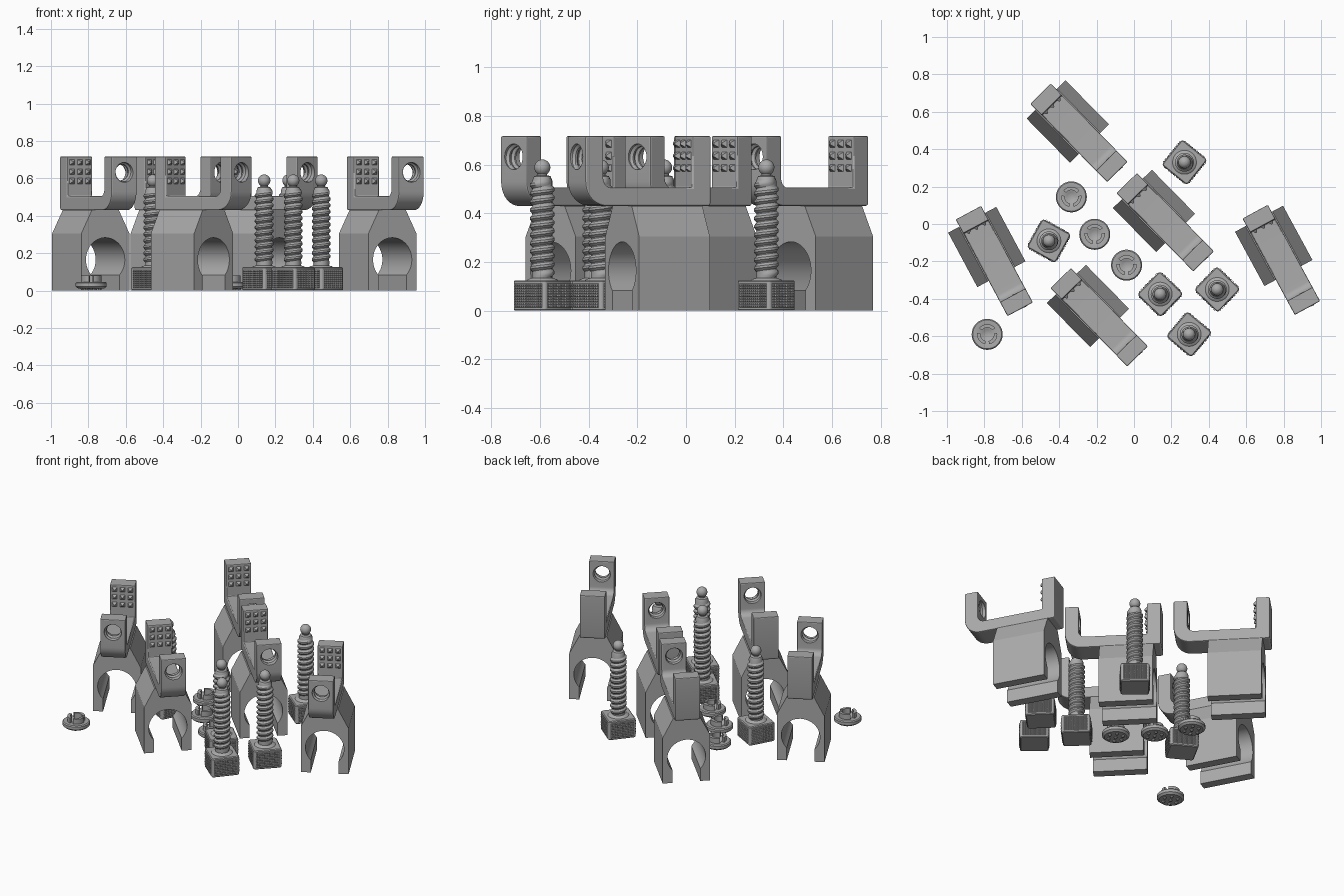
import bpy, bmesh, math
from mathutils import Matrix, Vector

if "Cube" in bpy.data.objects:
    bpy.data.objects.remove(bpy.data.objects["Cube"])

grey = bpy.data.materials.new("plain_grey")
grey.diffuse_color = (0.40, 0.40, 0.40, 1)
grey.use_nodes = True
grey.node_tree.nodes["Principled BSDF"].inputs["Base Color"].default_value = grey.diffuse_color
TAU = 2 * math.pi


def make(name, bm, angle=35):
    bmesh.ops.remove_doubles(bm, verts=bm.verts, dist=1e-5)
    bmesh.ops.recalc_face_normals(bm, faces=bm.faces)
    me = bpy.data.meshes.new(name)
    bm.to_mesh(me)
    bm.free()
    me.materials.append(grey)
    ob = bpy.data.objects.new(name, me)
    bpy.context.collection.objects.link(ob)
    smooth(ob, angle)
    return ob


def smooth(ob, angle=35):
    bpy.ops.object.select_all(action='DESELECT')
    ob.select_set(True)
    bpy.context.view_layer.objects.active = ob
    bpy.ops.object.shade_smooth_by_angle(angle=math.radians(angle))


def prism(bm, pts, depth):
    """Extrude a closed outline of 3D points along a vector."""
    f = bm.faces.new([bm.verts.new(p) for p in pts])
    r = bmesh.ops.extrude_face_region(bm, geom=[f])
    bmesh.ops.translate(bm, vec=depth,
                        verts=[g for g in r['geom'] if isinstance(g, bmesh.types.BMVert)])


def lathe(bm, profile, n=32):
    vs = [bm.verts.new((r, 0, z)) for r, z in profile]
    es = [bm.edges.new(p) for p in zip(vs, vs[1:])]
    bmesh.ops.spin(bm, geom=vs + es, cent=(0, 0, 0), axis=(0, 0, 1), angle=TAU, steps=n)


def thread(bm, root, crest, pitch, z0, z1, n=24):
    """Helical rib whose ends fade into the root."""
    total = int((z1 - z0) / pitch * n)
    section = [(0, -.46), (1, -.14), (1, .14), (0, .46)]
    rings = []
    for i in range(total + 1):
        a = TAU * i / n
        fade = min(1, i / 8, (total - i) / 8)
        rings.append([bm.verts.new(((root + (crest - root) * k * fade) * math.cos(a),
                                    (root + (crest - root) * k * fade) * math.sin(a),
                                    z0 + (z1 - z0) * i / total + d * pitch))
                      for k, d in section])
    for a, b in zip(rings, rings[1:]):
        for j in range(3):
            bm.faces.new((a[j], a[j + 1], b[j + 1], b[j]))


def arc(cx, cz, r, a0, a1, n):
    return [(cx + r * math.cos(math.radians(a0 + (a1 - a0) * i / n)),
             cz + r * math.sin(math.radians(a0 + (a1 - a0) * i / n))) for i in range(n + 1)]


def place(ob, copies):
    """Put linked copies of a part at (x, y, degrees)."""
    for i, (x, y, deg) in enumerate(copies):
        o = ob if i == 0 else ob.copy()
        if i:
            bpy.context.collection.objects.link(o)
        o.location = (x, y, 0)
        o.rotation_euler = (0, 0, math.radians(deg))


# Clamp dimensions: u runs along the bar, origin at the middle of the clip body
U0, U1, HW = -.208, .378, .077
Z0, Z1, ZT, T = .43, .505, .717, .085
HOLE_Z = .632
clamps = [(-.787, -.123, -61.8), (-.354, .548, -45.5), (.107, .070, -45.5),
          (-.246, -.438, -45.5), (.747, -.117, -61.5)]

# Clip body: keyhole profile extruded along the bar
bm = bmesh.new()
low = math.degrees(math.acos(.085 / .118))
outline = [(-.146, 0), (-.146, .305), (-.082, Z0), (.082, Z0), (.146, .305), (.146, 0), (.085, 0)]
outline += arc(0, .165, .118, -low, 180 + low, 32) + [(-.085, 0)]
prism(bm, [(-.165, v, z) for v, z in outline], (.33, 0, 0))
place(make("clip_body", bm, 25), clamps)

# U-shaped jaw with a large bend on the screw side
bm = bmesh.new()
outline = arc(U0 + .012, Z0 + .012, .012, 180, 270, 3) + arc(U1 - .1, Z0 + .1, .1, -90, 0, 10)
outline += [(U1, ZT), (U1 - T, ZT)] + arc(U1 - T - .04, Z1 + .04, .04, 0, -90, 8)
outline += [(U0 + T, Z1), (U0 + T, ZT), (U0, ZT)]
prism(bm, [(u, -HW, z) for u, z in outline], (0, 2 * HW, 0))
jaw = make("jaw", bm)
bev = jaw.modifiers.new("soft_edges", 'BEVEL')
bev.width, bev.segments, bev.limit_method, bev.angle_limit = .006, 2, 'ANGLE', math.radians(40)

# Screw hole cut through the jaw
bm = bmesh.new()
bmesh.ops.create_cone(bm, cap_ends=True, segments=32, radius1=.053, radius2=.053, depth=.2,
                      matrix=Matrix.Translation((U1 - T / 2, 0, HOLE_Z)) @ Matrix.Rotation(math.pi / 2, 4, 'Y'))
cutter = make("hole_cutter", bm)
cutter.hide_render = True
cut = jaw.modifiers.new("screw_hole", 'BOOLEAN')
cut.object, cut.operation, cut.solver = cutter, 'DIFFERENCE', 'EXACT'
smooth(jaw)
for m in ("soft_edges", "screw_hole"):
    bpy.ops.object.modifier_apply(modifier=m)
bpy.data.objects.remove(cutter)
smooth(jaw)
place(jaw, clamps)

# Internal thread
bm = bmesh.new()
thread(bm, .054, .043, .03, -.032, .032)
bm.transform(Matrix.Translation((U1 - T / 2, 0, HOLE_Z)) @ Matrix.Rotation(math.pi / 2, 4, 'Y'))
place(make("hole_thread", bm), clamps)

# Grip teeth on the fixed jaw
bm = bmesh.new()
for i in (-1, 0, 1):
    for j in (-1, 0, 1):
        m = (Matrix.Translation((U0 + T + .008, i * .048, .636 + j * .05))
             @ Matrix.Rotation(math.pi / 2, 4, 'Y') @ Matrix.Rotation(math.pi / 4, 4, 'Z'))
        bmesh.ops.create_cone(bm, cap_ends=True, segments=4, radius1=.022, radius2=.005, depth=.018, matrix=m)
place(make("grip_teeth", bm, 20), clamps)

screws = [(.27, .33, -39), (-.455, -.09, -29), (.14, -.375, -44), (.445, -.35, -44), (.295, -.59, -40)]

# Square screw head
bm = bmesh.new()
H, B = .087, .125
bmesh.ops.create_cube(bm, size=1, matrix=Matrix.Translation((0, 0, B / 2)) @ Matrix.Diagonal((2 * H, 2 * H, B, 1)))
upright = [e for e in bm.edges if abs(e.verts[0].co.z - e.verts[1].co.z) > .1]
bmesh.ops.bevel(bm, geom=upright, offset=.014, segments=3, profile=.5, affect='EDGES')
rims = [e for e in bm.edges if abs(e.verts[0].co.z - e.verts[1].co.z) < .001]
bmesh.ops.bevel(bm, geom=rims, offset=.005, segments=1, affect='EDGES')
place(make("screw_head", bm), screws)

# Knurled side panels: rows of little pyramids
bm = bmesh.new()
NX, NZ, PW, PZ0, PZ1 = 14, 9, .072, .014, .111
for side in range(4):
    rot = Matrix.Rotation(side * math.pi / 2, 4, 'Z')
    grid = [[bm.verts.new(rot @ Vector((H + .0005, -PW + 2 * PW * i / NX, PZ0 + (PZ1 - PZ0) * j / NZ)))
             for j in range(NZ + 1)] for i in range(NX + 1)]
    for i in range(NX):
        for j in range(NZ):
            q = [grid[i][j], grid[i + 1][j], grid[i + 1][j + 1], grid[i][j + 1]]
            c = sum((v.co for v in q), Vector()) / 4 + rot @ Vector((.005, 0, 0))
            tip = bm.verts.new(c)
            for k in range(4):
                bm.faces.new((q[k], q[(k + 1) % 4], tip))
place(make("head_knurling", bm, 10), screws)

# Screw shaft with flared root, neck and ball tip
bm = bmesh.new()
profile = [(.065, .124), (.06, .129), (.041, .135), (.041, .535), (.034, .552), (.02, .556)]
profile += arc(0, .588, .033, -52, 89.9, 12)
lathe(bm, profile)
place(make("screw_shaft", bm), screws)

# External thread
bm = bmesh.new()
thread(bm, .0405, .0505, .034, .145, .53)
place(make("screw_thread", bm), screws)

caps = [(-.335, .145, 0), (-.21, -.055, 0), (-.04, -.22, 0), (-.785, -.59, 0)]

# Pressure cap disc
bm = bmesh.new()
lathe(bm, [(0, .011), (.07, .011), (.083, .022), (.083, .041), (.077, .047), (.036, .047), (.025, .04), (0, .037)])
place(make("cap_disc", bm), caps)

# Snap prongs around the socket
bm = bmesh.new()
for mid in (90, 215, 325):
    half = 52 if mid == 90 else 43
    ring = arc(0, 0, .054, mid - half, mid + half, 12) + arc(0, 0, .036, mid + half, mid - half, 12)
    prism(bm, [(x, y, .044) for x, y in ring], (0, 0, .036))
place(make("cap_prongs", bm), caps)

# Studs under the cap
bm = bmesh.new()
for i in range(7):
    x, y = (0, 0) if i == 6 else (.046 * math.cos(i * TAU / 6), .046 * math.sin(i * TAU / 6))
    bmesh.ops.create_cone(bm, cap_ends=True, segments=8, radius1=.006, radius2=.012, depth=.013,
                          matrix=Matrix.Translation((x, y, .0065)))
place(make("cap_studs", bm), caps)
